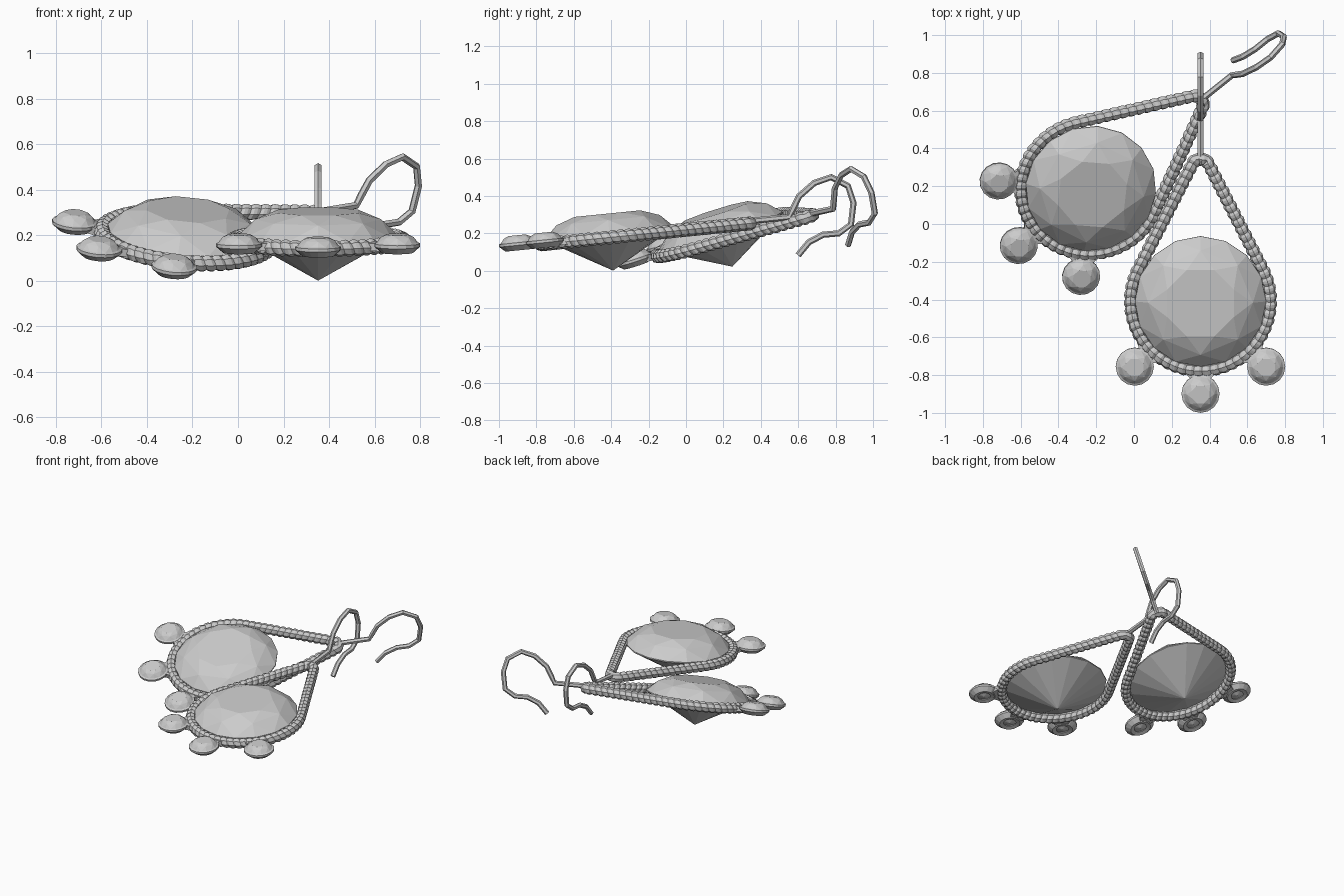
import bpy, bmesh
from math import sin, cos, pi, radians
from mathutils import Vector, Matrix

if "Cube" in bpy.data.objects:
    bpy.data.objects.remove(bpy.data.objects["Cube"])


def finish(bm, name, mat):
    bmesh.ops.recalc_face_normals(bm, faces=bm.faces[:])
    me = bpy.data.meshes.new(name)
    bm.to_mesh(me)
    bm.free()
    ob = bpy.data.objects.new(name, me)
    bpy.context.collection.objects.link(ob)
    ob.matrix_world = mat


def ring(n, r, z, off=0.0):
    return [Vector((r * cos(2 * pi * (i + off) / n), r * sin(2 * pi * (i + off) / n), z)) for i in range(n)]


def gem(name, mat, r, crown, depth):
    # brilliant cut: hull of table, bezel, girdle and point
    bm = bmesh.new()
    pts = ring(8, r * .55, crown, .5) + ring(8, r * .80, crown * .66) + ring(16, r, 0) + ring(16, r, -.008)
    for p in pts + [Vector((0, 0, -depth))]:
        bm.verts.new(p)
    bmesh.ops.convex_hull(bm, input=bm.verts[:])
    finish(bm, name, mat)


def sweep(name, mat, path, radii, up, sides, closed=False, slant=0.0, tall=1.0):
    # tube along a planar path, optional slanted rings
    bm = bmesh.new()
    n, rings = len(path), []
    for i, p in enumerate(path):
        a = path[(i - 1) % n] if closed else path[max(i - 1, 0)]
        b = path[(i + 1) % n] if closed else path[min(i + 1, n - 1)]
        t = (b - a).normalized()
        s = t.cross(up)
        row = []
        for k in range(sides):
            w = 2 * pi * k / sides
            row.append(bm.verts.new(p + radii[i] * (s * cos(w) + up * sin(w) * tall) + t * slant * sin(w)))
        rings.append(row)
    for i in range(n if closed else n - 1):
        a, b = rings[i], rings[(i + 1) % n]
        for k in range(sides):
            j = (k + 1) % sides
            bm.faces.new((a[k], a[j], b[j], b[k]))
    if not closed:
        bm.faces.new(rings[0])
        bm.faces.new(rings[-1])
    finish(bm, name, mat)


def lathe(name, mat, profile, sides):
    bm = bmesh.new()
    rows = [[bm.verts.new(v) for v in ring(sides, r, z)] for r, z in profile]
    for a, b in zip(rows, rows[1:] + rows[:1]):
        for k in range(sides):
            j = (k + 1) % sides
            bm.faces.new((a[k], a[j], b[j], b[k]))
    finish(bm, name, mat)


def neck(name, mat):
    # flared plate joining a setting to the band
    bm = bmesh.new()
    outline = [(-.10, -.365), (-.055, -.41), (-.04, -.44), (.04, -.44), (.055, -.41), (.10, -.365)]
    f = bm.faces.new([bm.verts.new((x, y, -.04)) for x, y in outline])
    ext = bmesh.ops.extrude_face_region(bm, geom=[f])
    for v in ext["geom"]:
        if isinstance(v, bmesh.types.BMVert):
            v.co.z += .035
    finish(bm, name, mat)


def resample(pts, count):
    # evenly spaced points around a closed outline
    pts = pts + pts[:1]
    seg = [(b - a).length for a, b in zip(pts, pts[1:])]
    step, out, i, run = sum(seg) / count, [], 0, 0.0
    for k in range(count):
        d = k * step
        while run + seg[i] < d:
            run += seg[i]
            i += 1
        out.append(pts[i].lerp(pts[i + 1], (d - run) / seg[i]))
    return out


# teardrop outline of the wrapped band
A = radians(28)
tear = [Vector((.37 * cos(a), .37 * sin(a), -.025))
        for a in [A - (pi + 2 * A) * i / 48 for i in range(49)]]
tear += [Vector((x, y, -.025)) for x, y in ((-.045, .725), (-.025, .755), (.025, .755), (.045, .725))]
RIBS = 66
tear = resample(tear, RIBS * 3)
rib_r = [.029, .036, .035] * RIBS

# ear wire, side profile (y, z)
wire = [(.74, -.012), (.86, -.012), (.965, -.012), (.99, .03), (1.03, .094), (1.117, .156), (1.21, .178),
        (1.295, .122), (1.315, .03), (1.29, -.084), (1.22, -.125), (1.136, -.124),
        (1.057, -.156), (.992, -.22)]
wire = [Vector((0, y, z)) for y, z in wire]


def earring(tag, origin, along, normal):
    n = Vector(normal).normalized()
    x = Vector(along).cross(n).normalized()
    y = n.cross(x)
    m = Matrix.Translation(origin) @ Matrix((x, y, n)).transposed().to_4x4()
    gem(tag + "_main_gem", m, .347, .103, .203)
    sweep(tag + "_wrapped_band", m, tear, rib_r, Vector((0, 0, 1)), 8, True, .012, 1.05)
    sweep(tag + "_ear_wire", m, wire, [.017] * len(wire), Vector((1, 0, 0)), 6)
    # three small stones around the lower edge
    for i, deg in enumerate((-45, 0, 45)):
        r = m @ Matrix.Rotation(radians(deg), 4, 'Z')
        c = r @ Matrix.Translation((0, -.492, 0))
        neck(f"{tag}_neck_{i}", r)
        lathe(f"{tag}_setting_{i}", c, [(.042, -.038), (.07, -.045), (.101, -.018), (.101, -.004),
                                       (.088, .002), (.06, -.014)], 16)
        gem(f"{tag}_small_gem_{i}", c, .091, .036, .042)


earring("front_earring", (.352, -.41, .203), (0, 1, .1), (0, -.1, 1))
earring("back_earring", (-.228, .187, .215), (.6, .48, .1), (.081, -.316, 1))
